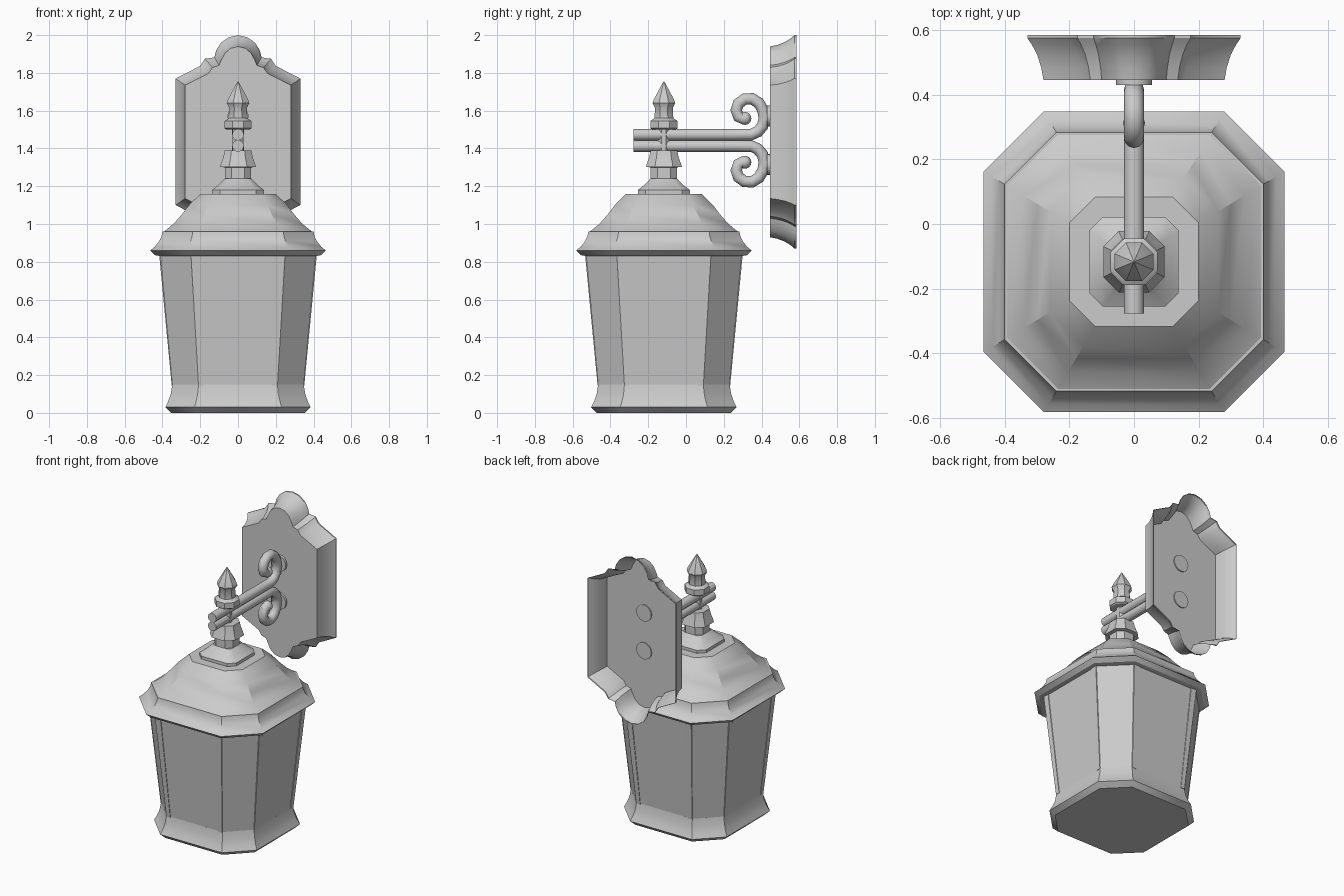
import bpy, bmesh, math
from mathutils import Vector

if "Cube" in bpy.data.objects:
    bpy.data.objects.remove(bpy.data.objects["Cube"])

CY = -0.117          # lantern axis in y
MID = 1.443          # mirror height of the two arms
PLATE_MID = 1.435    # mirror height of the wall plate


def finish(name, bm, angle=32):
    bmesh.ops.recalc_face_normals(bm, faces=bm.faces)
    mesh = bpy.data.meshes.new(name)
    bm.to_mesh(mesh)
    bm.free()
    ob = bpy.data.objects.new(name, mesh)
    bpy.context.collection.objects.link(ob)
    bpy.ops.object.select_all(action='DESELECT')
    ob.select_set(True)
    bpy.context.view_layer.objects.active = ob
    bpy.ops.object.shade_smooth_by_angle(angle=math.radians(angle))
    return ob


def loft(name, rings, caps=(True, True), angle=32):
    """Skin a list of closed point rings."""
    bm = bmesh.new()
    vs = [[bm.verts.new(p) for p in r] for r in rings]
    n = len(vs[0])
    for a, b in zip(vs, vs[1:]):
        for i in range(n):
            j = (i + 1) % n
            bm.faces.new((a[i], a[j], b[j], b[i]))
    if caps[0]:
        bm.faces.new(vs[0])
    if caps[1]:
        bm.faces.new(vs[-1])
    return finish(name, bm, angle)


def octagon(z, r, k=0.6):
    """Square ring with chamfered corners; k is the flat share of each side."""
    c = r * k
    pts = [(c, r), (r, c), (r, -c), (c, -r), (-c, -r), (-r, -c), (-r, c), (-c, r)]
    return [(x, y + CY, z) for x, y in pts]


def stack(name, profile, k=0.6, angle=32):
    return loft(name, [octagon(z, r, k) for z, r in profile], angle=angle)


# Lantern base, body and roof
stack("lantern_base", [(0, 0.355), (0.03, 0.385), (0.06, 0.37), (0.10, 0.356),
                       (0.15, 0.348)])
stack("lantern_body", [(0.14, 0.347), (0.84, 0.413)])
stack("roof_brim", [(0.83, 0.41), (0.835, 0.44), (0.86, 0.465), (0.88, 0.44),
                    (0.91, 0.417), (0.935, 0.405), (0.96, 0.40)])
stack("roof", [(0.955, 0.40), (0.965, 0.385), (1.0, 0.342), (1.05, 0.298),
               (1.10, 0.26), (1.16, 0.20)])
stack("roof_cap", [(1.155, 0.138), (1.18, 0.138), (1.205, 0.105), (1.24, 0.07)], 0.7)

# Slightly raised corner strips framing the four wide panes
for q in range(4):
    for s in (-1, 1):
        def at(u, r):
            a = q * math.pi / 2
            return Vector((u * math.cos(a) - r * math.sin(a),
                           u * math.sin(a) + r * math.cos(a) + CY, 0))
        rings = []
        for z, r, inner, outer in ((0.145, 0.347, 0.18, 0.209), (0.835, 0.413, 0.207, 0.249)):
            rings.append([at(u * s, rr) + Vector((0, 0, z)) for u, rr in
                          ((inner, r - 0.01), (inner, r + 0.004), (outer, r + 0.004),
                           (outer, r - 0.01))])
        loft("corner_strip", rings)

# Stem collars and pointed finial
stack("stem_collar", [(1.235, 0.07), (1.30, 0.07), (1.302, 0.095), (1.32, 0.09),
                      (1.35, 0.079), (1.39, 0.07)], 0.5)
stack("stem", [(1.38, 0.03), (1.51, 0.03)], 0.414)
stack("finial", [(1.50, 0.062), (1.507, 0.072), (1.545, 0.072), (1.56, 0.05),
                 (1.615, 0.047), (1.64, 0.06), (1.66, 0.053), (1.70, 0.032),
                 (1.755, 0.002)], 0.414)

# Scrolled arms, upper and lower
path = [(0.345, 0.03), (0.38, 0.046), (0.405, 0.075), (0.415, 0.115), (0.408, 0.16),
        (0.385, 0.198), (0.35, 0.22), (0.31, 0.218), (0.278, 0.195), (0.266, 0.16),
        (0.277, 0.126), (0.312, 0.112)]
path = [(-0.277, 0.03), (0.0, 0.03), (0.25, 0.03)] + path


def tube(name, pts, radius, sides=12):
    """Sweep a circle along a path lying in the x = 0 plane."""
    rings = []
    for i, p in enumerate(pts):
        a, b = pts[max(i - 1, 0)], pts[min(i + 1, len(pts) - 1)]
        t = (b - a).normalized()
        n = Vector((0, -t.z, t.y))
        rings.append([p + radius * (Vector((1, 0, 0)) * math.cos(w) + n * math.sin(w))
                      for w in (2 * math.pi * k / sides for k in range(sides))])
    return loft(name, rings, angle=40)


for s, side in ((1, "upper"), (-1, "lower")):
    tube(side + "_arm", [Vector((0, y, MID + s * z)) for y, z in path], 0.031)
    # curled-in scroll end
    bm = bmesh.new()
    bmesh.ops.create_uvsphere(bm, u_segments=12, v_segments=8, radius=0.034)
    bmesh.ops.translate(bm, verts=bm.verts, vec=(0, 0.312, MID + s * 0.116))
    finish(side + "_scroll_end", bm, 60)
    # mounting disc against the plate
    tube(side + "_mount_disc", [Vector((0, 0.43, MID + s * 0.128)),
                                Vector((0, 0.452, MID + s * 0.128))], 0.056, 16)

# Wall plate: flat front face with a flared, open-backed rim
front_q = [(0, .505), (.04, .495), (.07, .468), (.09, .43), (.10, .405),
           (.135, .393), (.157, .362), (.28, .30)]
back_q = [(0, .565), (.05, .553), (.09, .525), (.115, .485), (.125, .447),
          (.175, .44), (.20, .402), (.33, .335)]


def whole(q):
    """Mirror a quarter outline into a closed loop."""
    right = q + [(x, -z) for x, z in reversed(q)]
    return right + [(-x, z) for x, z in reversed(right) if x > 0]


rings = []
for y, t in ((0.445, 0), (0.485, 0.14), (0.525, 0.4), (0.555, 0.72), (0.575, 1), (0.584, 1)):
    rings.append([(a[0] + (b[0] - a[0]) * t, y, PLATE_MID + a[1] + (b[1] - a[1]) * t)
                  for a, b in zip(whole(front_q), whole(back_q))])
loft("wall_plate", rings, caps=(True, False))
